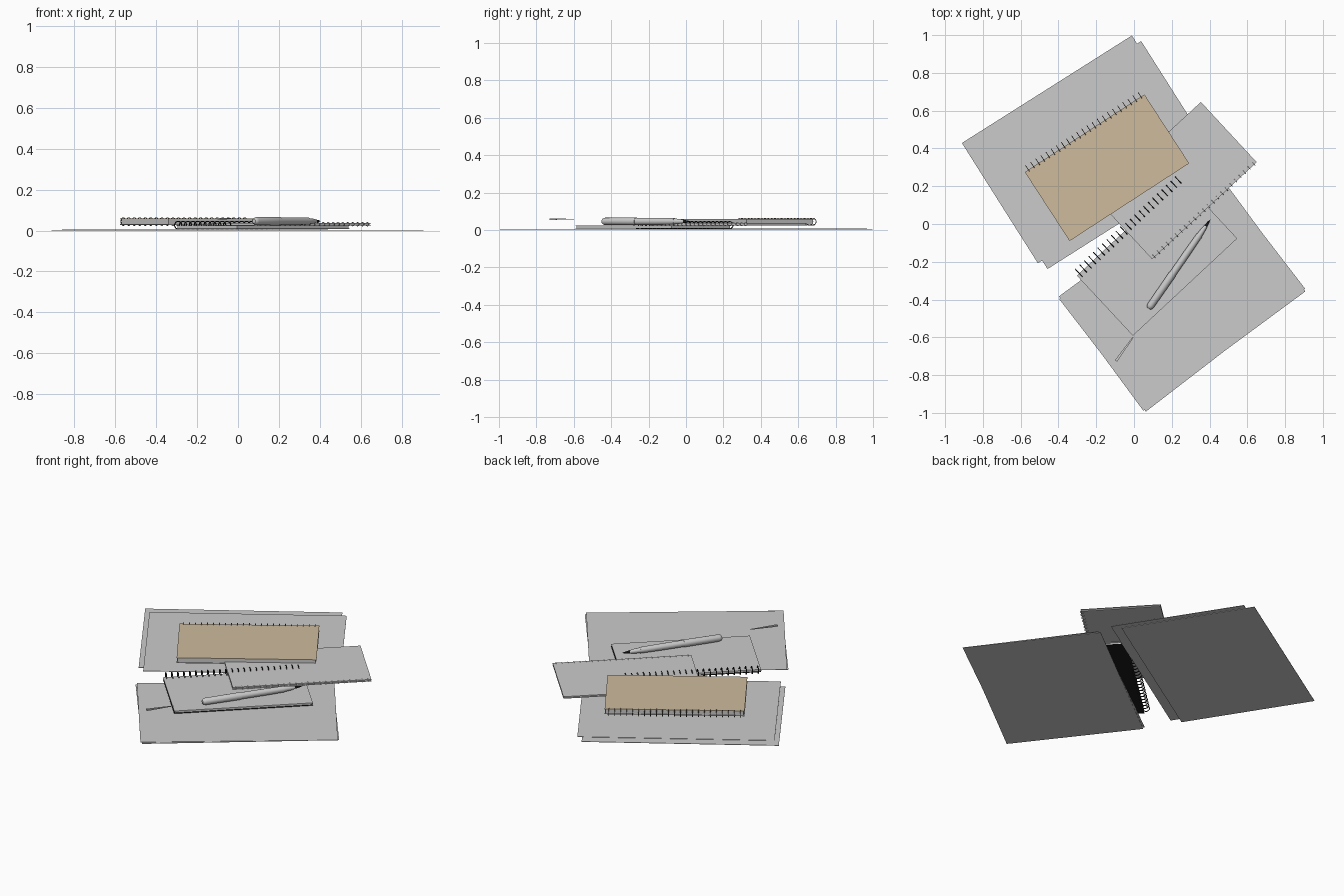
import bpy, math
from mathutils import Matrix, Vector

if "Cube" in bpy.data.objects:
    bpy.data.objects.remove(bpy.data.objects["Cube"], do_unlink=True)


def material(name, rgb):
    m = bpy.data.materials.new(name)
    m.use_nodes = True
    m.diffuse_color = (*rgb, 1)
    m.node_tree.nodes["Principled BSDF"].inputs["Base Color"].default_value = (*rgb, 1)
    return m


PAPER = material("paper_grey", (0.6, 0.6, 0.6))
KRAFT = material("kraft_tan", (0.62, 0.5, 0.34))
BLACK = material("black", (0.01, 0.01, 0.01))
WIRE = material("wire_brown", (0.16, 0.13, 0.1))


def frame(x, y, degrees, z=0):
    return Matrix.Translation((x, y, z)) @ Matrix.Rotation(math.radians(degrees), 4, 'Z')


def mesh_object(name, verts, faces, mat, place):
    me = bpy.data.meshes.new(name)
    me.from_pydata([place @ Vector(v) for v in verts], [], faces)
    me.materials.append(mat)
    ob = bpy.data.objects.new(name, me)
    bpy.context.collection.objects.link(ob)
    return ob


def slab(name, place, length, width, z0, z1, mat):
    """Flat box centred on the frame origin."""
    corners = [(-1, -1), (1, -1), (1, 1), (-1, 1)]
    verts = [(a * length / 2, b * width / 2, z) for z in (z0, z1) for a, b in corners]
    faces = [(3, 2, 1, 0), (4, 5, 6, 7)]
    faces += [(i, (i + 1) % 4, 4 + (i + 1) % 4, 4 + i) for i in range(4)]
    return mesh_object(name, verts, faces, mat, place)


def smooth(ob):
    bpy.ops.object.select_all(action='DESELECT')
    ob.select_set(True)
    bpy.context.view_layer.objects.active = ob
    bpy.ops.object.shade_smooth_by_angle(angle=math.radians(35))


def rings(name, place, length, edge, z, out, height, wire, mat, count=23):
    """Row of wire loops wrapped around one long edge of a notebook."""
    seg, sides = 14, 6
    verts, faces = [], []
    for k in range(count):
        x = (k / (count - 1) - 0.5) * length
        base = len(verts)
        for i in range(seg):
            a = math.tau * i / seg
            for j in range(sides):
                b = math.tau * j / sides
                verts.append((x + wire * math.sin(b),
                              edge + (out + wire * math.cos(b)) * math.cos(a),
                              z + (height + wire * math.cos(b)) * math.sin(a)))
                n, m = (i + 1) % seg, (j + 1) % sides
                faces.append([base + p * sides + q for p, q in ((i, j), (i, m), (n, m), (n, j))])
    smooth(mesh_object(name, verts, faces, mat, place))


def notebook(name, place, bottom, top, top_mat, back_mat):
    """Page block between two thin covers."""
    cover = 0.003
    length, width = 0.755, 0.435
    slab(name + "_back_cover", place, length, width, bottom, bottom + cover, back_mat)
    slab(name + "_pages", place, length - 0.01, width - 0.01, bottom + cover, top - cover, PAPER)
    slab(name + "_front_cover", place, length, width, top - cover, top, top_mat)


# Loose sheets in two overlapping pairs
sheets = [("back_sheet_lower", -0.26, 0.395, 32.3, 0.0),
          ("back_sheet_upper", -0.21, 0.365, 32.4, 0.005),
          ("front_sheet_lower", 0.255, -0.37, 37.6, 0.0),
          ("front_sheet_upper", 0.255, -0.37, 36.4, 0.004)]
for name, x, y, angle, z in sheets:
    slab(name, frame(x, y, angle), 1.065, 0.753, z, z + 0.002, PAPER)

# Tan notebook with wire binding on its back edge
tan = frame(-0.143, 0.298, 33)
notebook("tan_notebook", tan, 0.028, 0.06, KRAFT, PAPER)
rings("tan_notebook_rings", tan, 0.71, 0.222, 0.044, 0.022, 0.019, 0.0022, WIRE)

# Lower notebook with black wire binding
low = frame(0.122, -0.175, 43)
notebook("lower_notebook", low, 0.008, 0.024, PAPER, BLACK)
rings("lower_notebook_rings", low, 0.72, 0.222, 0.026, 0.026, 0.019, 0.0028, BLACK)

# Middle notebook, turned so its binding is at the front
mid = frame(0.225, 0.23, 42.8)
notebook("middle_notebook", mid, 0.025, 0.037, PAPER, PAPER)
rings("middle_notebook_rings", mid, 0.72, -0.212, 0.031, 0.011, 0.0085, 0.0018, PAPER)


def lathe(name, place, profile, mat, sides=24):
    """Solid of revolution along the local x axis."""
    verts, faces = [], []
    for i, (x, r) in enumerate(profile):
        for j in range(sides):
            a = math.tau * j / sides
            verts.append((x, r * math.cos(a), r * math.sin(a)))
            if i:
                k, n = (i - 1) * sides, (j + 1) % sides
                faces.append((k + j, k + n, k + sides + n, k + sides + j))
    faces.append(list(range(sides))[::-1])
    faces.append(list(range(len(verts) - sides, len(verts))))
    smooth(mesh_object(name, verts, faces, mat, place))


# Pen: cap, barrel, grip cone and point
pen = frame(0.078, -0.447, 55.3, 0.046)
lathe("pen_cap", pen, [(0, 0.010), (0.006, 0.016), (0.018, 0.0195), (0.22, 0.0205)], PAPER)
lathe("pen_barrel", pen, [(0.22, 0.0185), (0.36, 0.0185), (0.47, 0.017)], PAPER)
lathe("pen_grip", pen, [(0.47, 0.015), (0.5, 0.013), (0.53, 0.009)], PAPER)
lathe("pen_point", pen, [(0.53, 0.008), (0.553, 0.005), (0.572, 0.001)], BLACK)

# Loose tapered clip
clip = frame(-0.05, -0.662, 54.3, 0.058)
half = 0.077
mesh_object("pen_clip",
            [(x, s * w, z) for x, w, t in ((-half, 0.007, 0.004), (half, 0.003, 0.001))
             for s, z in ((-1, -t), (1, -t), (1, t), (-1, t))],
            [(3, 2, 1, 0), (4, 5, 6, 7)] + [(i, (i + 1) % 4, 4 + (i + 1) % 4, 4 + i) for i in range(4)][::-1],
            PAPER, clip)
